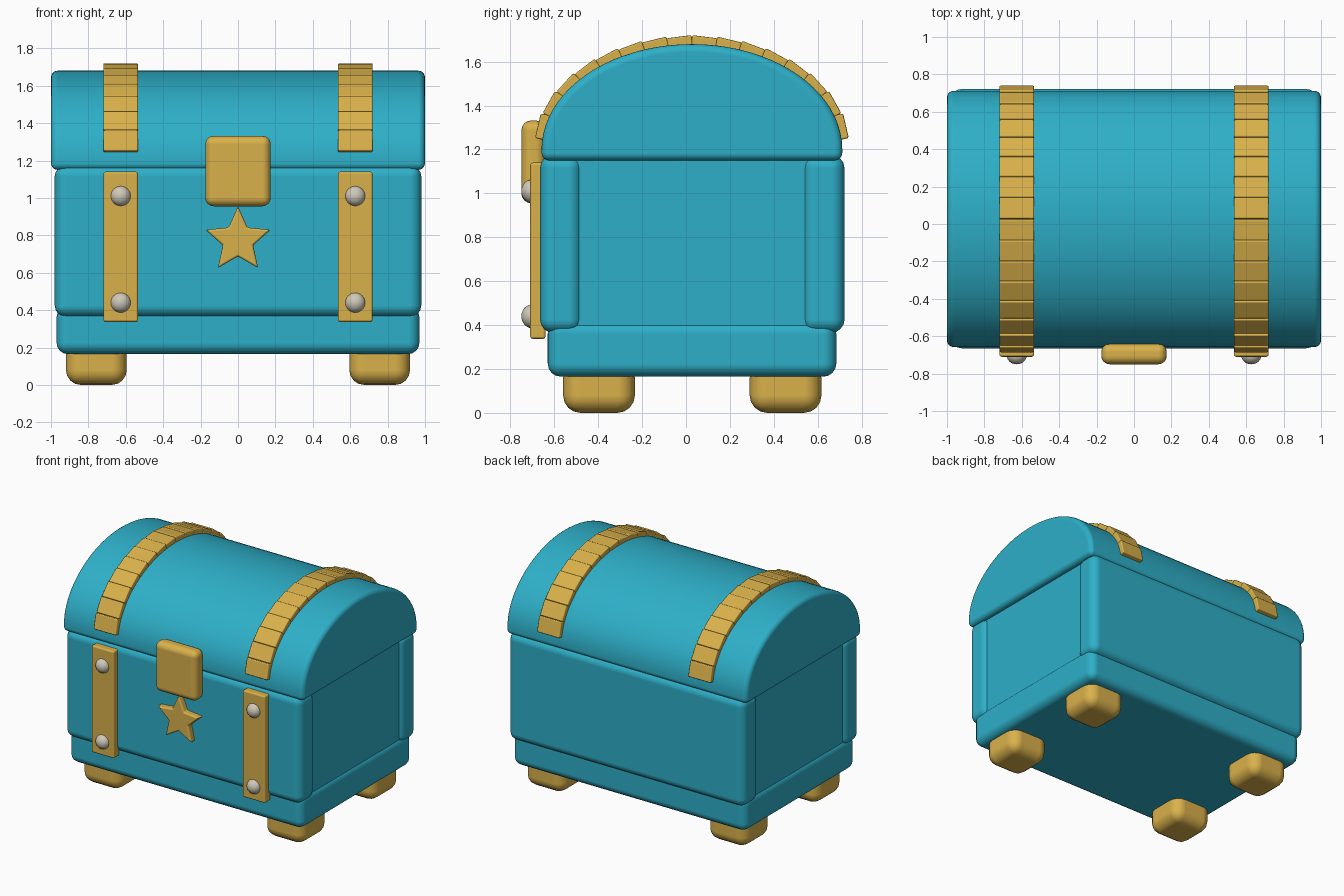
import bpy, bmesh, math
from mathutils import Matrix, Vector

if "Cube" in bpy.data.objects:
    bpy.data.objects.remove(bpy.data.objects["Cube"])


def material(name, rgb):
    m = bpy.data.materials.new(name)
    m.diffuse_color = (*rgb, 1)
    m.use_nodes = True
    m.node_tree.nodes["Principled BSDF"].inputs["Base Color"].default_value = m.diffuse_color
    return m


TEAL = material("teal_paint", (0.027, 0.43, 0.58))
GOLD = material("gold_metal", (0.70, 0.44, 0.07))
SILVER = material("silver_rivet", (0.62, 0.58, 0.48))
CY = 0.027                      # middle of the chest, front to back


def finish(name, bm, mat, bevel=0.0, segments=4, angle=35):
    bmesh.ops.recalc_face_normals(bm, faces=bm.faces[:])
    mesh = bpy.data.meshes.new(name)
    bm.to_mesh(mesh)
    bm.free()
    mesh.materials.append(mat)
    ob = bpy.data.objects.new(name, mesh)
    bpy.context.collection.objects.link(ob)
    if bevel:
        b = ob.modifiers.new("rounding", 'BEVEL')
        b.width, b.segments = bevel, segments
        b.limit_method, b.angle_limit = 'ANGLE', math.radians(angle)
        b.harden_normals = True
    bpy.ops.object.select_all(action='DESELECT')
    ob.select_set(True)
    bpy.context.view_layer.objects.active = ob
    bpy.ops.object.shade_smooth_by_angle(angle=math.radians(40))
    return ob


def add_box(bm, lo, hi, matrix=Matrix()):
    lo, hi = Vector(lo), Vector(hi)
    m = matrix @ Matrix.Translation((lo + hi) / 2) @ Matrix.Diagonal((*(hi - lo), 1))
    bmesh.ops.create_cube(bm, size=1, matrix=m)


def box(name, lo, hi, mat, bevel, segments=4):
    bm = bmesh.new()
    add_box(bm, lo, hi)
    return finish(name, bm, mat, bevel, segments)


def extrude(bm, points, offset):
    face = bm.faces.new([bm.verts.new(p) for p in points])
    new = bmesh.ops.extrude_face_region(bm, geom=[face])["geom"]
    bmesh.ops.translate(bm, vec=offset, verts=[v for v in new if isinstance(v, bmesh.types.BMVert)])


# Body: base tray, front and back panels, recessed sides
box("base_tray", (-0.97, -0.63, 0.165), (0.97, 0.685, 0.42), TEAL, 0.06)
box("front_panel", (-0.98, -0.665, 0.365), (0.98, -0.475, 1.175), TEAL, 0.06)
box("back_panel", (-0.98, 0.53, 0.365), (0.98, 0.722, 1.175), TEAL, 0.06)
box("side_core", (-0.955, -0.52, 0.385), (0.955, 0.57, 1.175), TEAL, 0.0)

# Domed lid
A, B, Z0 = 0.685, 0.48, 1.20


def dome(t):
    return Vector((0, CY - A * math.cos(t), Z0 + B * math.sin(t)))


profile = [dome(math.pi * i / 40) for i in range(41)]
profile = [Vector((0, CY - A, 1.15))] + profile + [Vector((0, CY + A, 1.15))]
bm = bmesh.new()
extrude(bm, [p - Vector((1, 0, 0)) for p in profile], (2, 0, 0))
finish("domed_lid", bm, TEAL, 0.035)

# Evenly spaced points along the dome for the strap tiles
TILES = 16
fine = [dome(0.10 + (math.pi - 0.20) * i / 1600) for i in range(1601)]
run = [0.0]
for a, b in zip(fine, fine[1:]):
    run.append(run[-1] + (b - a).length)
stops = []
for k in range(TILES + 1):
    goal = run[-1] * k / TILES
    stops.append(fine[min(range(len(run)), key=lambda i: abs(run[i] - goal))])

for side, label in ((-1, "left"), (1, "right")):
    x = side * 0.627
    # Lid strap made of short tiles
    bm = bmesh.new()
    for a, b in zip(stops, stops[1:]):
        d = b - a
        mid = (a + b) / 2
        tilt = 0.07 if mid.y < CY else -0.07
        m = Matrix.Translation((x, mid.y, mid.z)) @ Matrix.Rotation(math.atan2(d.z, d.y) + tilt, 4, 'X')
        add_box(bm, (-0.093, -d.length / 2 - 0.003, -0.025), (0.093, d.length / 2 + 0.003, 0.037), m)
    finish(label + "_lid_strap", bm, GOLD, 0.008, 2)

    # Front strap with two domed rivets
    box(label + "_front_strap", (x - 0.093, -0.71, 0.337), (x + 0.093, -0.64, 1.14), GOLD, 0.012, 2)
    for z, place in ((0.44, "lower"), (1.01, "upper")):
        bm = bmesh.new()
        bmesh.ops.create_uvsphere(bm, u_segments=24, v_segments=12, radius=1,
                                  matrix=Matrix.Translation((x, -0.702, z)) @ Matrix.Diagonal((0.054, 0.048, 0.054, 1))
                                  @ Matrix.Rotation(math.pi / 2, 4, 'X'))
        finish(f"{label}_{place}_rivet", bm, SILVER)

    # Feet
    xs = sorted((side * 0.595, side * 0.92))
    for y0, y1, place in ((-0.56, -0.233, "front"), (0.29, 0.617, "back")):
        box(f"{label}_{place}_foot", (xs[0], y0, 0.0), (xs[1], y1, 0.24), GOLD, 0.08, 4)

# Lock plate
box("lock_plate", (-0.175, -0.75, 0.955), (0.175, -0.64, 1.332), GOLD, 0.045)

# Star ornament
bm = bmesh.new()
star = []
for i in range(10):
    r, t = (0.183, 0.085)[i % 2], math.pi / 2 + i * math.pi / 5
    star.append((r * math.cos(t), -0.71, 0.773 + r * math.sin(t)))
extrude(bm, star, (0, 0.07, 0))
finish("star_ornament", bm, GOLD, 0.012, 3)
